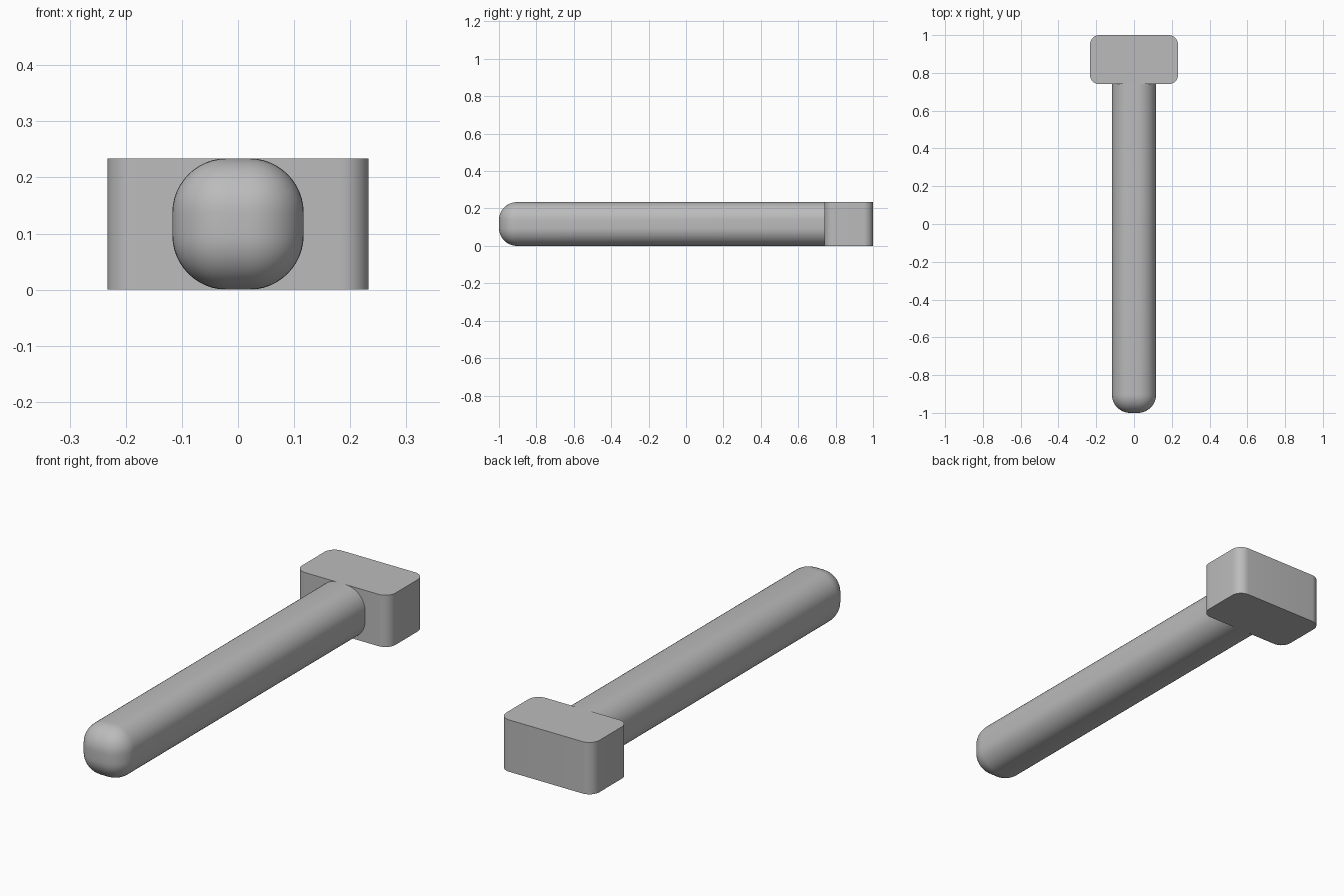
import bpy
import bmesh
import math
from mathutils import Vector

if "Cube" in bpy.data.objects:
    bpy.data.objects.remove(bpy.data.objects["Cube"])

HEIGHT = 0.234
JOIN_Y = 0.74

grey = bpy.data.materials.new("plain grey")
grey.use_nodes = True
colour = (0.5, 0.5, 0.5, 1)
grey.diffuse_color = colour
grey.node_tree.nodes["Principled BSDF"].inputs["Base Color"].default_value = colour


def rounded_block(name, width, y0, y1, radius, segments, rounds_edge, open_back=False):
    """Box from y0 to y1 with the edges chosen by rounds_edge rounded over."""
    bm = bmesh.new()
    bmesh.ops.create_cube(bm, size=1)
    bmesh.ops.scale(bm, vec=Vector((width, y1 - y0, HEIGHT)), verts=bm.verts)
    bmesh.ops.translate(bm, vec=Vector((0, (y0 + y1) / 2, HEIGHT / 2)), verts=bm.verts)
    edges = [e for e in bm.edges if rounds_edge(e.verts[0].co, e.verts[1].co)]
    bmesh.ops.bevel(bm, geom=edges, offset=radius, offset_type='OFFSET',
                    segments=segments, profile=0.5, affect='EDGES', clamp_overlap=True)
    if open_back:
        back = [f for f in bm.faces if all(abs(v.co.y - y1) < 1e-4 for v in f.verts)]
        bmesh.ops.delete(bm, geom=back, context='FACES')
    mesh = bpy.data.meshes.new(name)
    bm.to_mesh(mesh)
    bm.free()
    mesh.materials.append(grey)
    obj = bpy.data.objects.new(name, mesh)
    bpy.context.collection.objects.link(obj)
    bpy.ops.object.select_all(action='DESELECT')
    obj.select_set(True)
    bpy.context.view_layer.objects.active = obj
    bpy.ops.object.shade_smooth_by_angle(angle=math.radians(30))
    return obj


# Shaft: long edges and the front tip are rounded, the back meets the head
rounded_block("shaft", HEIGHT, -1, JOIN_Y, 0.097, 12,
              lambda a, b: min(a.y, b.y) < 0, open_back=True)

# Head: only the upright corners are rounded
rounded_block("head", 0.466, JOIN_Y, 1, 0.05, 10,
              lambda a, b: abs(a.z - b.z) > 0.1)
